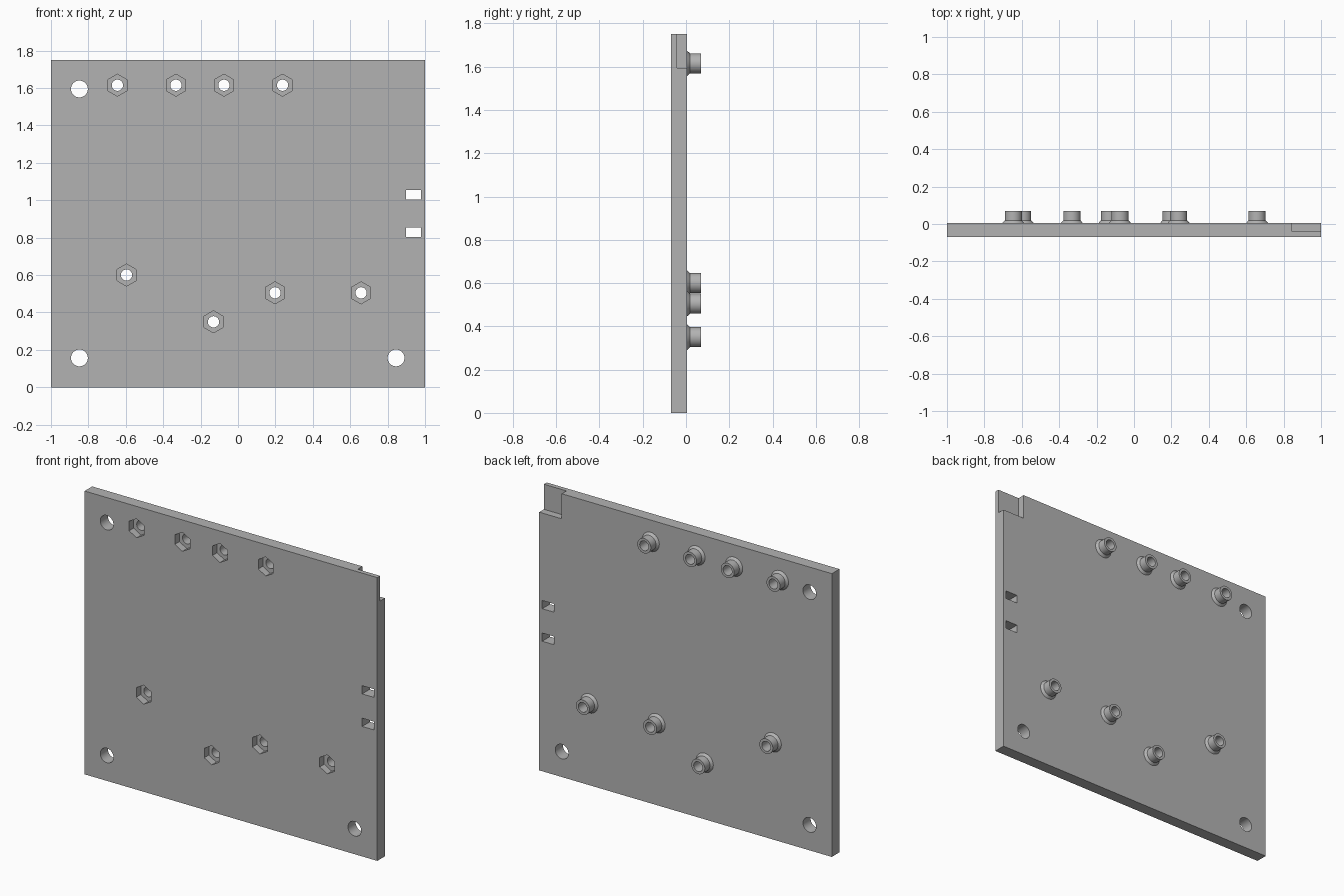
import bpy, bmesh, math
from mathutils import Matrix, Vector

if "Cube" in bpy.data.objects:
    bpy.data.objects.remove(bpy.data.objects["Cube"])

FRONT, BACK, TIP = -0.069, 0.005, 0.069
HEIGHT = 1.75
POCKET = 0.044
BORE = 0.03
SEGMENTS = 48

grey = bpy.data.materials.new("plain grey")
grey.use_nodes = True
grey.diffuse_color = (0.45, 0.45, 0.45, 1)
grey.node_tree.nodes["Principled BSDF"].inputs["Base Color"].default_value = (0.45, 0.45, 0.45, 1)

# Centres of the standoffs and of the mounting holes, as (x, z)
standoffs = [(x, 1.615) for x in (-0.645, -0.332, -0.075, 0.238)]
standoffs += [(-0.596, 0.6), (0.198, 0.505), (0.658, 0.505), (-0.131, 0.35)]
mounting_holes = [(-0.848, 1.595), (-0.848, 0.157), (0.845, 0.157)]


def add_box(bm, low, high):
    low, high = Vector(low), Vector(high)
    place = Matrix.Translation((low + high) / 2) @ Matrix.Diagonal((high - low).to_4d())
    bmesh.ops.create_cube(bm, size=1, matrix=place)


def add_prism(bm, centre, radius, y0, y1, sides):
    place = Matrix.Translation((centre[0], (y0 + y1) / 2, centre[1])) @ Matrix.Rotation(math.pi / 2, 4, "X")
    bmesh.ops.create_cone(bm, cap_ends=True, segments=sides, radius1=radius,
                          radius2=radius, depth=y1 - y0, matrix=place)


def finish(bm, name):
    bmesh.ops.recalc_face_normals(bm, faces=bm.faces)
    mesh = bpy.data.meshes.new(name)
    bm.to_mesh(mesh)
    bm.free()
    mesh.materials.append(grey)
    obj = bpy.data.objects.new(name, mesh)
    bpy.context.collection.objects.link(obj)
    return obj


def activate(obj):
    bpy.ops.object.select_all(action="DESELECT")
    obj.select_set(True)
    bpy.context.view_layer.objects.active = obj


# Plate
bm = bmesh.new()
add_box(bm, (-1, FRONT, 0), (1, BACK, HEIGHT))
plate = finish(bm, "plate")

# Through holes, cable slots and the corner notch in the back
bm = bmesh.new()
for centre in mounting_holes:
    add_prism(bm, centre, 0.045, FRONT - 0.1, BACK + 0.1, SEGMENTS)
for centre in standoffs:
    add_prism(bm, centre, BORE, FRONT - 0.1, BACK + 0.1, SEGMENTS)
for z in (0.803, 1.004):
    add_box(bm, (0.897, FRONT - 0.1, z), (0.979, BACK + 0.1, z + 0.051))
add_box(bm, (0.846, -0.041, 1.595), (1.1, BACK + 0.1, HEIGHT + 0.1))
through_cutter = finish(bm, "through_cutter")

# Hexagonal nut pockets in the front
bm = bmesh.new()
for centre in standoffs:
    add_prism(bm, centre, 0.059, FRONT - 0.1, FRONT + POCKET, 6)
pocket_cutter = finish(bm, "pocket_cutter")

activate(plate)
for cutter in (pocket_cutter, through_cutter):
    cutter.hide_render = True
    cut = plate.modifiers.new(cutter.name, "BOOLEAN")
    cut.operation = "DIFFERENCE"
    cut.solver = "EXACT"
    cut.object = cutter
    bpy.ops.object.modifier_apply(modifier=cut.name)
    bpy.data.objects.remove(cutter)
bpy.ops.object.shade_smooth_by_angle(angle=math.radians(25))

# Standoffs: flared tubes turned from one profile of (radius, y)
profile = [(BORE, BACK), (BORE, TIP), (0.046, TIP), (0.046, BACK + 0.014), (0.059, BACK)]
for number, (x, z) in enumerate(standoffs, 1):
    bm = bmesh.new()
    rings = []
    for radius, y in profile:
        angles = [math.tau * i / SEGMENTS for i in range(SEGMENTS)]
        rings.append([bm.verts.new((x + radius * math.cos(a), y, z + radius * math.sin(a))) for a in angles])
    for inner, outer in zip(rings, rings[1:]):
        for i in range(SEGMENTS):
            j = (i + 1) % SEGMENTS
            bm.faces.new((inner[i], inner[j], outer[j], outer[i]))
    # Closing the underside keeps the tube solid
    for i in range(SEGMENTS):
        j = (i + 1) % SEGMENTS
        bm.faces.new((rings[-1][i], rings[-1][j], rings[0][j], rings[0][i]))
    standoff = finish(bm, f"standoff_{number}")
    activate(standoff)
    bpy.ops.object.shade_smooth_by_angle(angle=math.radians(25))
